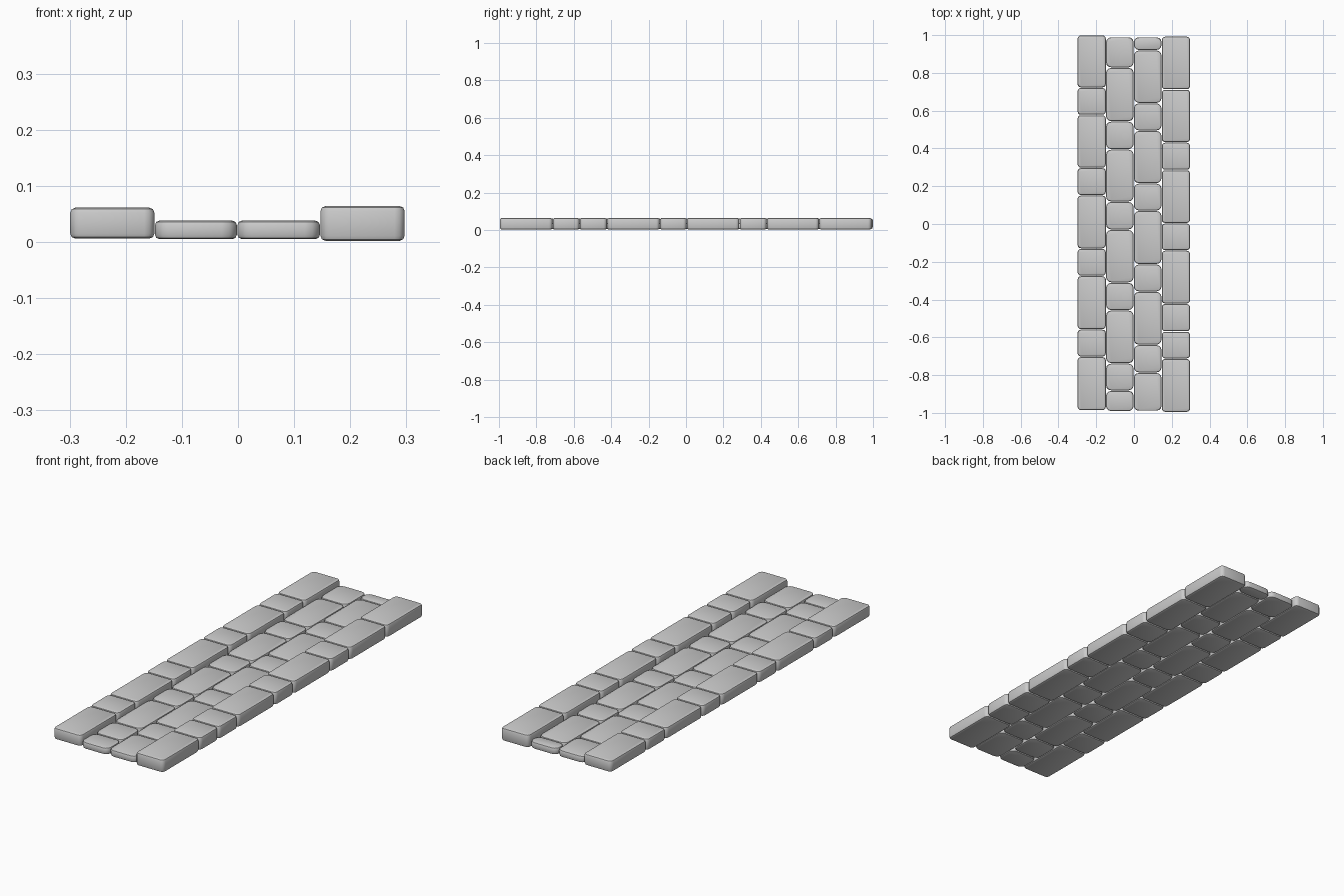
import bpy, bmesh
from math import radians

if "Cube" in bpy.data.objects:
    bpy.data.objects.remove(bpy.data.objects["Cube"])


def stone(bm, x0, x1, y0, y1, z0, z1, corner, rim):
    """Rounded paving block: soft vertical corners, then soft top and bottom rims."""
    b = bmesh.new()
    bmesh.ops.create_cube(b, size=1)
    for v in b.verts:
        v.co = ((x0 + x1) / 2 + v.co.x * (x1 - x0),
                (y0 + y1) / 2 + v.co.y * (y1 - y0),
                (z0 + z1) / 2 + v.co.z * (z1 - z0))
    upright = [e for e in b.edges if abs(e.verts[0].co.z - e.verts[1].co.z) > 0.01]
    bmesh.ops.bevel(b, geom=upright, offset=corner, segments=3, profile=0.5,
                    affect='EDGES', clamp_overlap=True)
    rims = [e for e in b.edges if abs(e.verts[0].co.z - e.verts[1].co.z) < 1e-5]
    bmesh.ops.bevel(b, geom=rims, offset=rim, segments=2, profile=0.5,
                    affect='EDGES', clamp_overlap=True)
    me = bpy.data.meshes.new("tmp")
    b.to_mesh(me)
    b.free()
    bm.from_mesh(me)
    bpy.data.meshes.remove(me)


def column(name, x0, x1, z0, z1, joints, corner, rim):
    """One row of stones running along y, split at the joints."""
    bm = bmesh.new()
    gap = 0.0015
    for top, bottom in zip(joints, joints[1:]):
        stone(bm, x0, x1, bottom + gap, top - gap, z0, z1, corner, rim)
    me = bpy.data.meshes.new(name)
    bm.to_mesh(me)
    bm.free()
    ob = bpy.data.objects.new(name, me)
    bpy.context.collection.objects.link(ob)
    bpy.context.view_layer.objects.active = ob
    ob.select_set(True)
    bpy.ops.object.shade_smooth_by_angle(angle=radians(35))
    ob.select_set(False)


# Raised kerbs on both sides
column("left_kerb", -0.299, -0.149, 0.006, 0.061,
       [1.0, 0.722, 0.577, 0.297, 0.152, -0.13, -0.275, -0.558, -0.703, -0.987], 0.018, 0.009)
column("right_kerb", 0.147, 0.297, 0.002, 0.064,
       [0.993, 0.712, 0.432, 0.286, 0.004, -0.14, -0.422, -0.569, -0.713, -0.996], 0.018, 0.009)

# Lower paving between them
column("left_paving", -0.148, -0.002, 0.005, 0.038,
       [0.99, 0.828, 0.543, 0.395, 0.118, -0.03, -0.31, -0.457, -0.738, -0.882, -0.992], 0.027, 0.008)
column("right_paving", -0.001, 0.146, 0.005, 0.038,
       [0.99, 0.92, 0.64, 0.494, 0.215, 0.07, -0.213, -0.358, -0.64, -0.787, -0.99], 0.027, 0.008)
